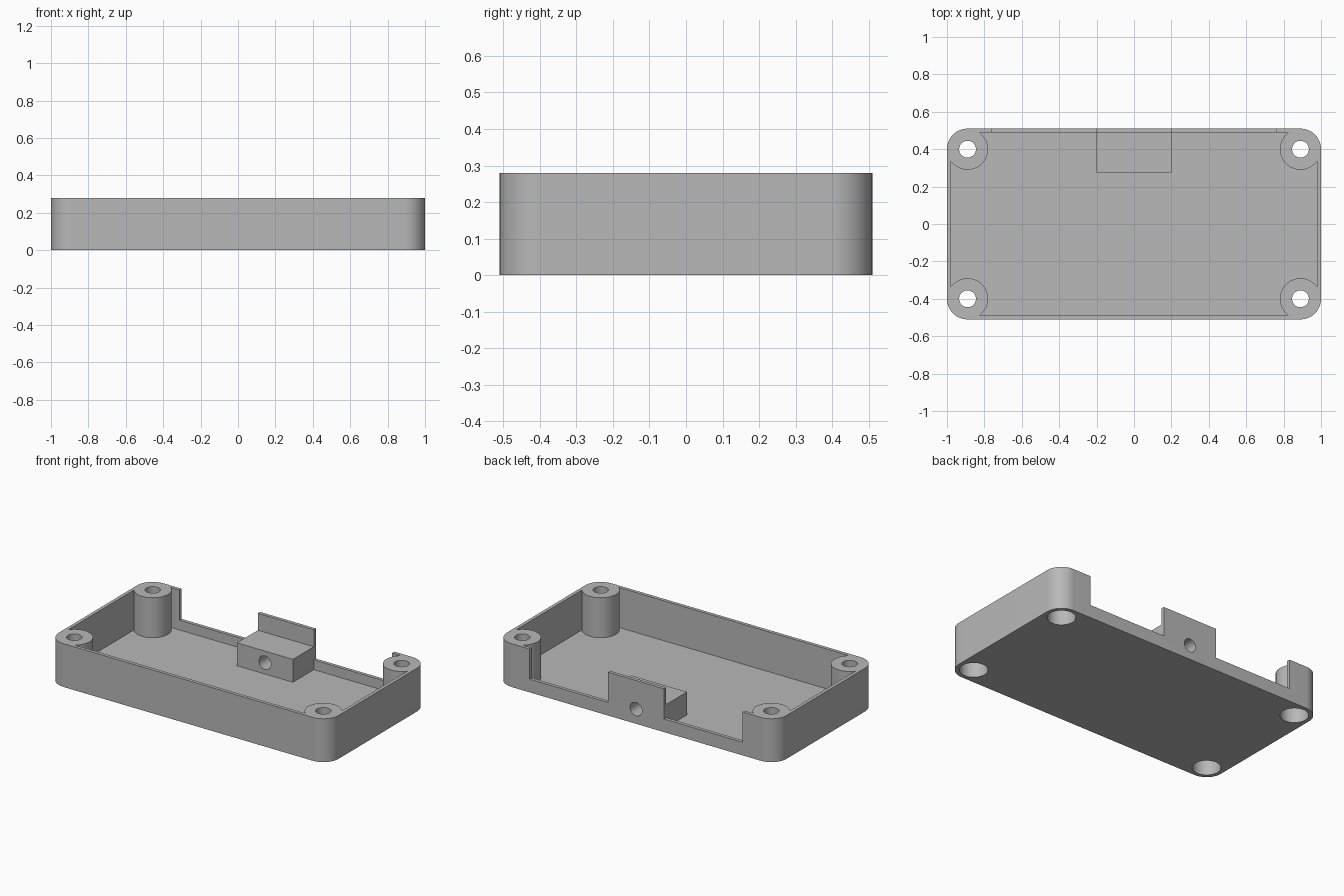
import bpy
import bmesh
from math import radians, cos, sin, asin, acos, pi
from mathutils import Matrix

if "Cube" in bpy.data.objects:
    bpy.data.objects.remove(bpy.data.objects["Cube"])

HALF_X, HALF_Y, HEIGHT = 1.0, 0.51, 0.28
WALL, FLOOR = 0.022, 0.022
POST_X, POST_Y, POST_R = 0.89, 0.40, 0.11
NOTCH_Z, NOTCH_X, TAB_X = 0.085, 0.76, 0.2
BLOCK_Y, BLOCK_Z = 0.275, 0.17

grey = bpy.data.materials.new("plain grey")
grey.use_nodes = True
colour = (0.48, 0.48, 0.48, 1)
grey.diffuse_color = colour
grey.node_tree.nodes["Principled BSDF"].inputs["Base Color"].default_value = colour


def finish(name, bm):
    bmesh.ops.recalc_face_normals(bm, faces=bm.faces)
    mesh = bpy.data.meshes.new(name)
    bm.to_mesh(mesh)
    bm.free()
    mesh.materials.append(grey)
    obj = bpy.data.objects.new(name, mesh)
    bpy.context.collection.objects.link(obj)
    return obj


def prism(name, outline, z0, z1):
    bm = bmesh.new()
    face = bm.faces.new([bm.verts.new((x, y, z0)) for x, y in outline])
    out = bmesh.ops.extrude_face_region(bm, geom=[face])
    top = [v for v in out["geom"] if isinstance(v, bmesh.types.BMVert)]
    bmesh.ops.translate(bm, verts=top, vec=(0, 0, z1 - z0))
    return finish(name, bm)


def box(name, x0, x1, y0, y1, z0, z1):
    return prism(name, [(x0, y0), (x1, y0), (x1, y1), (x0, y1)], z0, z1)


def cylinder(name, radius, depth, matrix):
    bm = bmesh.new()
    bmesh.ops.create_cone(bm, cap_ends=True, segments=48, radius1=radius,
                          radius2=radius, depth=depth, matrix=matrix)
    return finish(name, bm)


def corner_outline(a0, a1, steps=20):
    """Arc about the first-quadrant post, mirrored to all four corners."""
    arc = []
    for i in range(steps + 1):
        a = a0 + (a1 - a0) * i / steps
        arc.append((POST_X + POST_R * cos(a), POST_Y + POST_R * sin(a)))
    loop = []
    for sx, sy in ((1, 1), (-1, 1), (-1, -1), (1, -1)):
        part = [(sx * x, sy * y) for x, y in arc]
        loop += part if sx * sy > 0 else part[::-1]
    return loop


def combine(target, tool, operation):
    tool.hide_render = True
    mod = target.modifiers.new(operation.lower(), "BOOLEAN")
    mod.operation, mod.solver, mod.object = operation, "EXACT", tool
    bpy.context.view_layer.objects.active = target
    bpy.ops.object.modifier_apply(modifier=mod.name)
    bpy.data.objects.remove(tool)


# Tray: rounded block hollowed by a pocket that leaves the corner posts
tray = prism("enclosure_tray", corner_outline(0, pi / 2), 0, HEIGHT)
start = -acos((HALF_X - WALL - POST_X) / POST_R)
end = pi - asin((HALF_Y - WALL - POST_Y) / POST_R)
pocket = prism("pocket_cutter", corner_outline(start, end - 2 * pi), FLOOR, HEIGHT + 0.1)
combine(tray, pocket, "DIFFERENCE")

# Back wall openings on both sides of the central tab
for s in (-1, 1):
    x0, x1 = sorted((s * TAB_X, s * NOTCH_X))
    opening = box("opening_cutter", x0, x1, 0.45, 0.6, NOTCH_Z, HEIGHT + 0.1)
    combine(tray, opening, "DIFFERENCE")

# Solid block behind the tab
block = box("cable_block", -TAB_X, TAB_X, BLOCK_Y, 0.5, FLOOR / 2, BLOCK_Z)
combine(tray, block, "UNION")

# Hole through block and tab
across = Matrix.Translation((0, 0.4, 0.095)) @ Matrix.Rotation(radians(90), 4, "X")
combine(tray, cylinder("cable_hole_cutter", 0.043, 0.5, across), "DIFFERENCE")

# Screw holes with wide recesses from below
for sx in (-1, 1):
    for sy in (-1, 1):
        place = (sx * POST_X, sy * POST_Y)
        screw = cylinder("screw_cutter", 0.045, 1, Matrix.Translation((*place, 0.2)))
        combine(tray, screw, "DIFFERENCE")
        recess = cylinder("recess_cutter", 0.084, 0.4, Matrix.Translation((*place, 0)))
        combine(tray, recess, "DIFFERENCE")

bpy.ops.object.select_all(action="DESELECT")
tray.select_set(True)
bpy.context.view_layer.objects.active = tray
bpy.ops.object.shade_smooth_by_angle(angle=radians(30))
